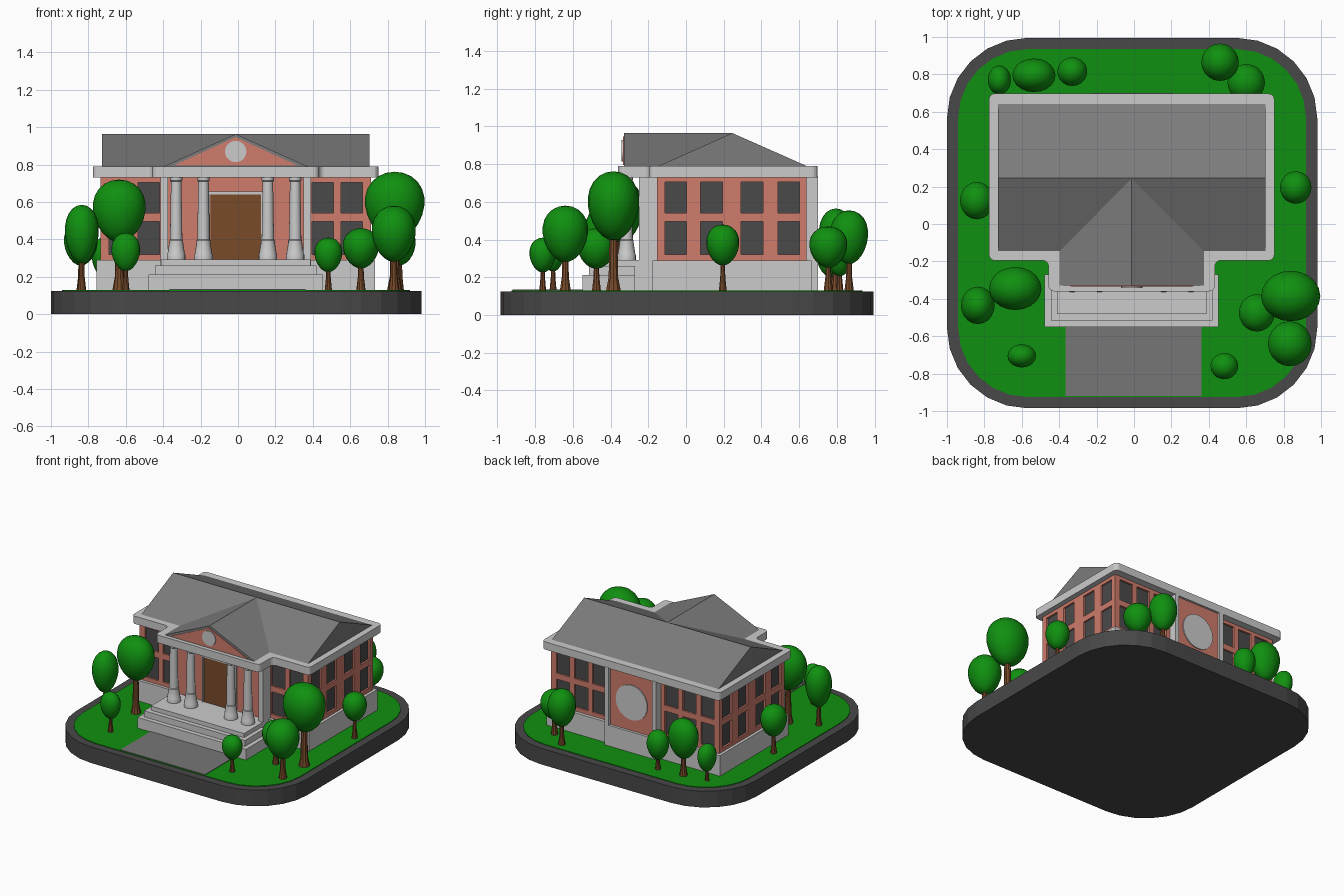
import bpy, bmesh, math
from mathutils import Matrix, Vector

if "Cube" in bpy.data.objects:
    bpy.data.objects.remove(bpy.data.objects["Cube"])

CX = -0.0125  # symmetry line of the building


def material(name, r, g, b):
    m = bpy.data.materials.new(name)
    m.diffuse_color = (r, g, b, 1)
    m.use_nodes = True
    m.node_tree.nodes["Principled BSDF"].inputs["Base Color"].default_value = m.diffuse_color
    return m


STONE = material("light stone", 0.60, 0.60, 0.60)
BRICK = material("brick", 0.62, 0.20, 0.15)
ROOF = material("roof grey", 0.20, 0.20, 0.20)
PATH = material("path grey", 0.18, 0.18, 0.18)
BASE = material("dark base", 0.065, 0.065, 0.065)
GLASS = material("dark glass", 0.068, 0.068, 0.068)
GREEN = material("green", 0.005, 0.28, 0.005)
WOOD = material("brown wood", 0.19, 0.07, 0.023)
smooth = []


def finish(bm, name, mat, soft=False):
    bmesh.ops.recalc_face_normals(bm, faces=bm.faces)
    me = bpy.data.meshes.new(name)
    bm.to_mesh(me)
    bm.free()
    me.materials.append(mat)
    ob = bpy.data.objects.new(name, me)
    bpy.context.collection.objects.link(ob)
    if soft:
        smooth.append(ob)
    return ob


def add_box(bm, x0, x1, y0, y1, z0, z1):
    m = Matrix.Translation(((x0 + x1) / 2, (y0 + y1) / 2, (z0 + z1) / 2))
    bmesh.ops.create_cube(bm, size=1, matrix=m @ Matrix.Diagonal((x1 - x0, y1 - y0, z1 - z0, 1)))


def box(name, x0, x1, y0, y1, z0, z1, mat):
    bm = bmesh.new()
    add_box(bm, x0, x1, y0, y1, z0, z1)
    return finish(bm, name, mat)


def prism(name, pts, vec, mat, radius=0, segs=4):
    """Extrude a polygon along vec, optionally rounding its corners."""
    bm = bmesh.new()
    face = bm.faces.new([bm.verts.new(p) for p in pts])
    ext = bmesh.ops.extrude_face_region(bm, geom=[face], use_keep_orig=True)
    bmesh.ops.translate(bm, vec=vec, verts=[g for g in ext["geom"] if isinstance(g, bmesh.types.BMVert)])
    if radius:
        d = Vector(vec).normalized()
        edges = [e for e in bm.edges
                 if abs((e.verts[0].co - e.verts[1].co).normalized().dot(d)) > 0.99]
        bmesh.ops.bevel(bm, geom=edges, offset=radius, segments=segs, profile=0.5, affect='EDGES')
    return finish(bm, name, mat)


def rounded_slab(name, x, y, half, z0, z1, radius, mat):
    pts = [(x + sx * half, y + sy * half, z0) for sx, sy in ((-1, -1), (1, -1), (1, 1), (-1, 1))]
    return prism(name, pts, (0, 0, z1 - z0), mat, radius, 6)


def lathe(name, profile, x, y, mat, n=16):
    bm = bmesh.new()
    rings = [[bm.verts.new((x + r * math.cos(2 * math.pi * i / n),
                            y + r * math.sin(2 * math.pi * i / n), z)) for i in range(n)]
             for r, z in profile]
    for a, b in zip(rings, rings[1:]):
        for i in range(n):
            bm.faces.new((a[i], a[(i + 1) % n], b[(i + 1) % n], b[i]))
    bm.faces.new(rings[0])
    bm.faces.new(rings[-1])
    return finish(bm, name, mat, True)


def disc(name, z, y, r, mat):
    bm = bmesh.new()
    m = Matrix.Translation((CX, y, z)) @ Matrix.Rotation(math.pi / 2, 4, 'X')
    bmesh.ops.create_cone(bm, cap_ends=True, segments=32, radius1=r, radius2=r, depth=0.008, matrix=m)
    return finish(bm, name, mat, True)


# Ground: rounded base, lawn and path
rounded_slab("base", -0.01, 0.005, 0.99, 0, 0.125, 0.43, BASE)
rounded_slab("lawn", -0.01, 0.005, 0.93, 0.12, 0.13, 0.37, GREEN)
box("path", -0.365, 0.36, -0.92, -0.54, 0.125, 0.134, PATH)

# Main block
HW = 0.7225
Y0, Y1 = -0.155, 0.64
box("foundation", CX - HW - 0.022, CX + HW + 0.022, Y0 - 0.022, Y1 + 0.025, 0.13, 0.29, STONE)
walls = box("brick_walls", CX - HW, CX + HW, Y0, Y1, 0.28, 0.74, BRICK)

# Window pockets and glass
cut, glass = bmesh.new(), bmesh.new()
D, W = 0.018, 0.0575  # recess depth, half width
for z0, z1 in ((0.32, 0.495), (0.54, 0.705)):
    for s in (-1, 1):
        for off in (0.465, 0.62):
            c = CX + s * off
            add_box(cut, c - W, c + W, Y0 - 0.05, Y0 + D, z0, z1)
            add_box(glass, c - W, c + W, Y0 + D - 0.004, Y0 + D + 0.004, z0, z1)
        for off in (0.31, 0.465, 0.62):
            c = CX + s * off
            add_box(cut, c - W, c + W, Y1 - D, Y1 + 0.05, z0, z1)
            add_box(glass, c - W, c + W, Y1 - D - 0.004, Y1 - D + 0.004, z0, z1)
        for c in (-0.055, 0.135, 0.35, 0.545):
            x = CX + s * HW
            xa, xb = sorted((x - s * D, x + s * 0.05))
            add_box(cut, xa, xb, c - W, c + W, z0, z1)
            add_box(glass, x - s * D - 0.004, x - s * D + 0.004, c - W, c + W, z0, z1)
cutter = finish(cut, "window_cutter", BRICK)
cutter.hide_render = True
cutter.hide_viewport = True
finish(glass, "window_glass", GLASS)
mod = walls.modifiers.new("windows", 'BOOLEAN')
mod.operation = 'DIFFERENCE'
mod.solver = 'EXACT'
mod.object = cutter

# Rear centre panel with pilasters and round plaque
box("rear_plinth", CX - 0.22, CX + 0.22, 0.60, 0.70, 0.13, 0.29, STONE)
box("rear_brick_panel", CX - 0.19, CX + 0.19, 0.60, 0.68, 0.29, 0.735, BRICK)
for s in (-1, 1):
    c = CX + s * 0.203
    box("rear_pilaster", c - 0.017, c + 0.017, 0.60, 0.70, 0.13, 0.735, STONE)
disc("rear_plaque", 0.51, 0.683, 0.135, STONE)

# Portico: floor, steps, side walls, back wall, door
box("portico_floor", CX - 0.40, CX + 0.40, -0.48, -0.15, 0.13, 0.292, STONE)
box("middle_step", CX - 0.432, CX + 0.432, -0.515, -0.27, 0.13, 0.26, STONE)
box("lower_step", CX - 0.465, CX + 0.465, -0.55, -0.27, 0.13, 0.213, STONE)
for s in (-1, 1):
    c = CX + s * 0.382
    box("portico_side_wall", c - 0.02, c + 0.02, -0.25, -0.15, 0.13, 0.735, STONE)
box("portico_back_wall", CX - 0.365, CX + 0.365, -0.20, -0.14, 0.28, 0.735, BRICK)
box("door", CX - 0.135, CX + 0.135, -0.208, -0.19, 0.29, 0.64, WOOD)
box("door_lintel", CX - 0.145, CX + 0.145, -0.215, -0.19, 0.64, 0.655, STONE)
for s in (-1, 1):
    c = CX + s * 0.141
    box("door_jamb", c - 0.005, c + 0.005, -0.215, -0.19, 0.29, 0.645, STONE)

# Columns
column = [(0.05, 0.29), (0.05, 0.315), (0.046, 0.325), (0.037, 0.385), (0.037, 0.395),
          (0.033, 0.40), (0.028, 0.71), (0.033, 0.715), (0.033, 0.735)]
for off in (-0.318, -0.172, 0.172, 0.318):
    lathe("column", column, CX + off, -0.315, STONE)

# Cornice around main block and portico
half = [(0.445, -0.36), (0.445, -0.195), (0.7625, -0.195), (0.7625, 0.697)]
outline = [(CX + x, y, 0.73) for x, y in half] + [(CX - x, y, 0.73) for x, y in reversed(half)]
prism("cornice", outline, (0, 0, 0.06), STONE, 0.03)

# Roofs and pediment
prism("main_roof", [(CX - 0.715, -0.15, 0.788), (CX - 0.715, 0.645, 0.788), (CX - 0.715, 0.245, 0.965)],
      (1.43, 0, 0), ROOF)
prism("portico_roof", [(CX - 0.39, -0.33, 0.788), (CX + 0.39, -0.33, 0.788), (CX, -0.33, 0.964)],
      (0, 0.575, 0), ROOF)
prism("pediment_brick", [(CX - 0.33, -0.335, 0.796), (CX + 0.33, -0.335, 0.796), (CX, -0.335, 0.947)],
      (0, 0.007, 0), BRICK)
disc("pediment_plaque", 0.87, -0.337, 0.057, STONE)

# Trees: x, y, crown half sizes x and y, crown bottom and top
trees = [(-0.835, -0.435, 0.09, 0.1, 0.27, 0.585), (-0.635, -0.345, 0.14, 0.115, 0.385, 0.72),
         (-0.6, -0.705, 0.076, 0.062, 0.23, 0.435), (0.483, -0.76, 0.074, 0.07, 0.225, 0.41),
         (0.657, -0.475, 0.096, 0.1, 0.245, 0.46), (0.833, -0.64, 0.117, 0.12, 0.28, 0.58),
         (0.838, -0.385, 0.158, 0.135, 0.395, 0.762), (0.865, 0.195, 0.084, 0.087, 0.262, 0.48),
         (-0.84, 0.125, 0.09, 0.1, 0.26, 0.50), (-0.72, 0.77, 0.062, 0.078, 0.20, 0.41),
         (-0.535, 0.795, 0.115, 0.09, 0.26, 0.565), (-0.33, 0.815, 0.08, 0.077, 0.205, 0.43),
         (0.46, 0.865, 0.1, 0.1, 0.27, 0.555), (0.6, 0.755, 0.1, 0.1, 0.25, 0.47)]
for x, y, rx, ry, z0, z1 in trees:
    bm = bmesh.new()
    bmesh.ops.create_uvsphere(bm, u_segments=20, v_segments=12, radius=1)
    for v in bm.verts:
        k = 1 + 0.14 * v.co.z  # fuller towards the top
        v.co = (x + v.co.x * rx * k, y + v.co.y * ry * k, (z0 + z1) / 2 + v.co.z * (z1 - z0) / 2)
    finish(bm, "tree_crown", GREEN, True)
    r = 0.26 * rx
    lathe("tree_trunk", [(r, 0.128), (r * 0.65, 0.20), (r * 0.45, (z0 + z1) / 2)], x, y, WOOD, 10)

# Soft shading on round parts
for ob in smooth:
    ob.select_set(True)
bpy.context.view_layer.objects.active = smooth[0]
bpy.ops.object.shade_smooth_by_angle(angle=math.radians(35))
